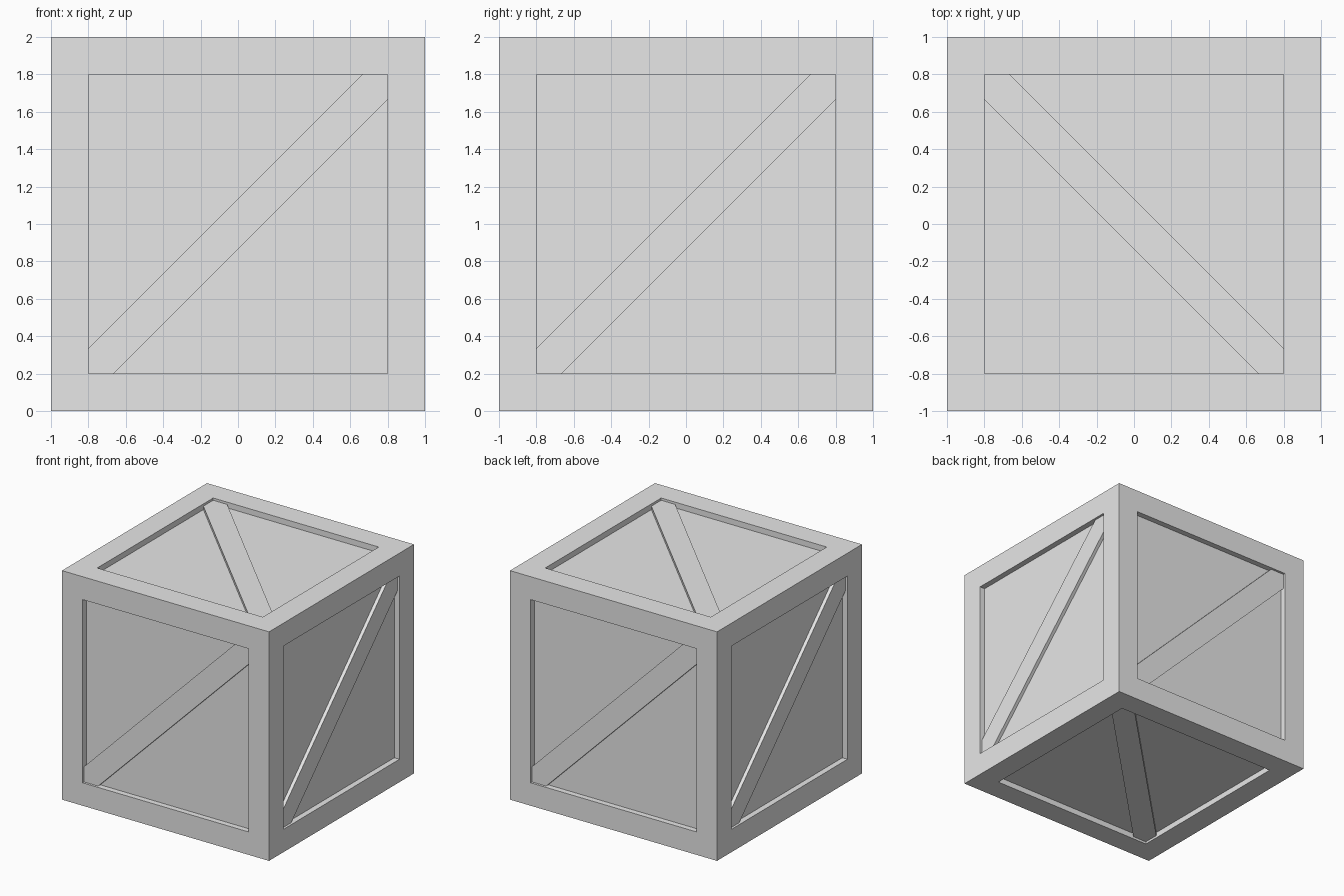
import bpy
import bmesh
from mathutils import Matrix, Vector

HALF = 1.0       # half the crate side
FRAME = 0.2      # width of the frame border
RECESS = 0.05    # depth of the panels
BRACE = 0.03     # thickness of the diagonal braces
CUT = 0.135      # brace reach along the opening edges from each corner

if "Cube" in bpy.data.objects:
    bpy.data.objects.remove(bpy.data.objects["Cube"], do_unlink=True)

grey = bpy.data.materials.new("plain_grey")
grey.use_nodes = True
grey.diffuse_color = (0.8, 0.8, 0.8, 1)
grey.node_tree.nodes["Principled BSDF"].inputs["Base Color"].default_value = (0.8, 0.8, 0.8, 1)


def add_object(name, bm):
    mesh = bpy.data.meshes.new(name)
    bmesh.ops.recalc_face_normals(bm, faces=bm.faces[:])
    bm.to_mesh(mesh)
    bm.free()
    mesh.materials.append(grey)
    obj = bpy.data.objects.new(name, mesh)
    bpy.context.scene.collection.objects.link(obj)
    return obj


# Crate body: a cube with a sunken panel on every side
bm = bmesh.new()
bmesh.ops.create_cube(bm, size=2 * HALF, matrix=Matrix.Translation((0, 0, HALF)))
panels = bm.faces[:]
bmesh.ops.inset_individual(bm, faces=panels, thickness=FRAME, use_even_offset=True)
sunk = bmesh.ops.extrude_discrete_faces(bm, faces=panels)["faces"]
for face in sunk:
    face.normal_update()
    bmesh.ops.translate(bm, verts=face.verts[:], vec=face.normal * -RECESS)
add_object("crate_body", bm)


# Diagonal brace: a strip from corner to corner, ends fitted into the opening
def add_brace(name, normal, right):
    n, u = Vector(normal), Vector(right)
    v = n.cross(u)
    a = HALF - FRAME
    b = a - CUT
    outline = [(-a, -a), (-b, -a), (a, b), (a, a), (b, a), (-a, -b)]
    bm = bmesh.new()
    base = Vector((0, 0, HALF)) + n * (HALF - RECESS)
    face = bm.faces.new([bm.verts.new(base + u * x + v * y) for x, y in outline])
    top = bmesh.ops.extrude_face_region(bm, geom=[face])["geom"]
    bmesh.ops.translate(bm, vec=n * BRACE,
                        verts=[g for g in top if isinstance(g, bmesh.types.BMVert)])
    add_object(name, bm)


# Outward direction and rightward direction of each side
add_brace("front_brace", (0, -1, 0), (1, 0, 0))
add_brace("back_brace", (0, 1, 0), (-1, 0, 0))
add_brace("left_brace", (1, 0, 0), (0, 1, 0))
add_brace("right_brace", (-1, 0, 0), (0, -1, 0))
add_brace("top_brace", (0, 0, 1), (0, 1, 0))
add_brace("bottom_brace", (0, 0, -1), (0, 1, 0))
